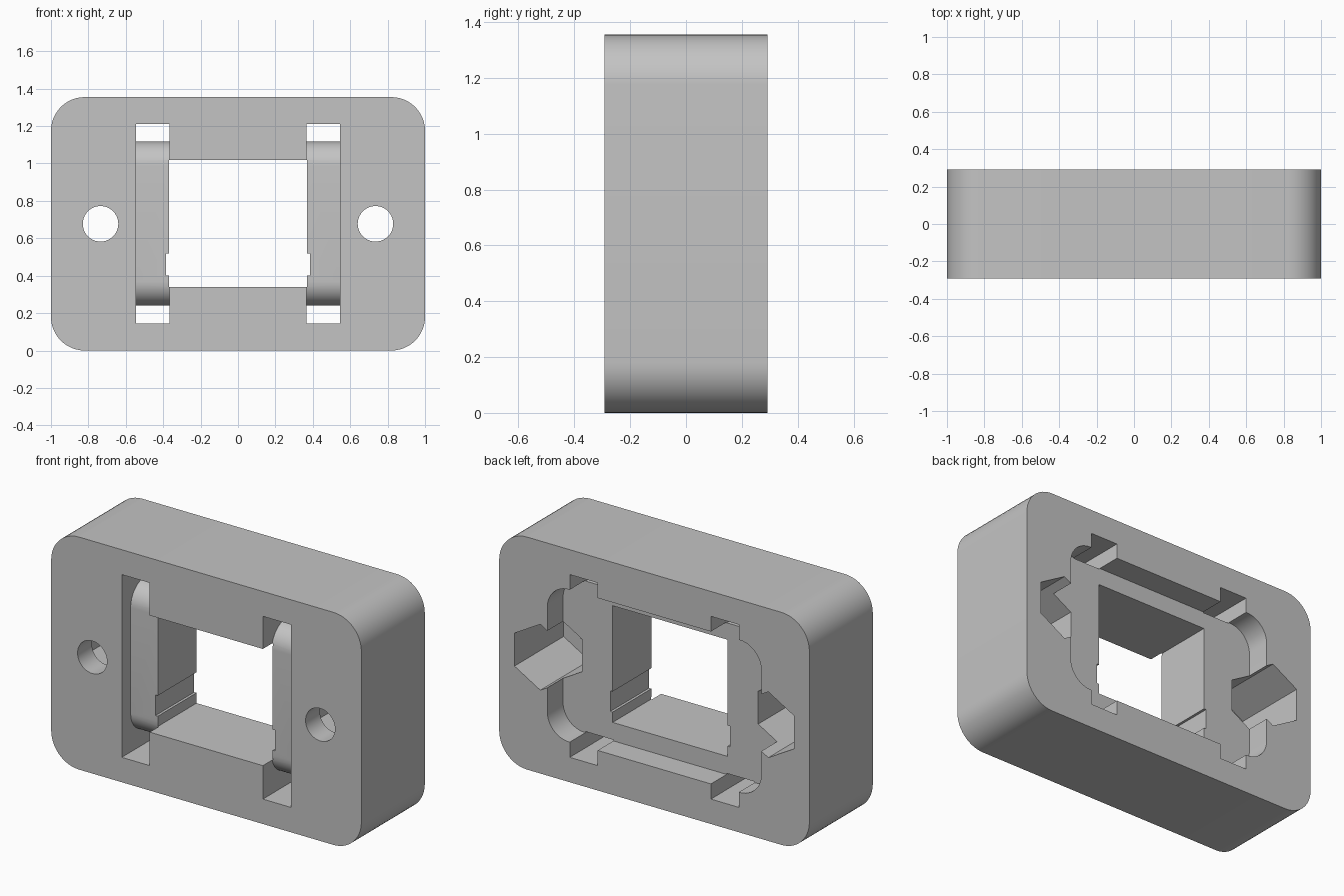
import bpy, bmesh, math
from mathutils import Vector

if "Cube" in bpy.data.objects:
    bpy.data.objects.remove(bpy.data.objects["Cube"], do_unlink=True)

W, D, H = 1.0, 0.292, 1.355     # half width, half depth, height
MID = H / 2

grey = bpy.data.materials.new("plain_grey")
grey.use_nodes = True
grey.diffuse_color = (0.55, 0.55, 0.55, 1)
grey.node_tree.nodes["Principled BSDF"].inputs["Base Color"].default_value = (0.55, 0.55, 0.55, 1)


def arc(cu, cv, r, start, end, n=12):
    """Points on an arc, angles in degrees."""
    return [(cu + r * math.cos(math.radians(start + (end - start) * i / n)),
             cv + r * math.sin(math.radians(start + (end - start) * i / n)))
            for i in range(n + 1)]


def rounded_rect(hw, hh, r):
    pts = []
    for i, (sx, sz) in enumerate([(1, 1), (-1, 1), (-1, -1), (1, -1)]):
        pts += arc(sx * (hw - r), MID + sz * (hh - r), r, 90 * i, 90 * i + 90)
    return pts


def rect(hw, z0, z1):
    return [(-hw, z0), (hw, z0), (hw, z1), (-hw, z1)]


def prism(name, pts, lo, hi, axis="Y"):
    """Extrude an xz profile along y, or a yz profile along x."""
    bm = bmesh.new()
    place = (lambda u, v: (u, lo, v)) if axis == "Y" else (lambda u, v: (lo, u, v))
    face = bm.faces.new([bm.verts.new(place(u, v)) for u, v in pts])
    step = Vector((0, hi - lo, 0)) if axis == "Y" else Vector((hi - lo, 0, 0))
    out = bmesh.ops.extrude_face_region(bm, geom=[face])
    bmesh.ops.translate(bm, vec=step, verts=[g for g in out["geom"] if isinstance(g, bmesh.types.BMVert)])
    bmesh.ops.recalc_face_normals(bm, faces=bm.faces)
    mesh = bpy.data.meshes.new(name)
    bm.to_mesh(mesh)
    bm.free()
    mesh.materials.append(grey)
    ob = bpy.data.objects.new(name, mesh)
    bpy.context.scene.collection.objects.link(ob)
    return ob


# Block with rounded corners
body = prism("mounting_block", rounded_rect(W, MID, 0.18), -D, D)

# Central window, its side grooves, and the shallow rear pocket
cutters = [
    prism("window_cutter", rect(0.37, 0.34, 1.02), -1, 1),
    prism("groove_cutter", rect(0.385, 0.40, 0.52), -1, 1),
    prism("pocket_cutter", rounded_rect(0.69, 0.444, 0.14), 0.147, 1),
]

# Clip channel: a slot wrapping round a bar with rounded front edges
r, front = 0.13, -0.21
channel = ([(-1, 0.145), (1, 0.145), (1, 0.24)]
           + arc(front + r, 0.24 + r, r, 270, 180)
           + arc(front + r, 1.117 - r, r, 180, 90)
           + [(1, 1.117), (1, 1.21), (-1, 1.21)])

for s in (-1, 1):
    cutters.append(prism("channel_cutter", channel, s * 0.365, s * 0.545, "X"))
    # Screw hole with a deep hexagonal nut trap behind it
    cutters.append(prism("screw_cutter", arc(s * 0.735, MID, 0.095, 0, 360, 40)[:-1], -1, 0))
    cutters.append(prism("nut_cutter", arc(s * 0.735, MID, 0.192, 30, 390, 6)[:-1], -0.16, 1))

bpy.context.view_layer.objects.active = body
for cutter in cutters:
    cutter.hide_render = True
    mod = body.modifiers.new(cutter.name, "BOOLEAN")
    mod.operation = "DIFFERENCE"
    mod.solver = "EXACT"
    mod.object = cutter
    bpy.ops.object.modifier_apply(modifier=mod.name)
    bpy.data.objects.remove(cutter, do_unlink=True)

# Smooth the rounded walls, keep the edges crisp
for ob in bpy.context.selected_objects:
    ob.select_set(False)
body.select_set(True)
bpy.ops.object.shade_smooth_by_angle(angle=math.radians(30))
